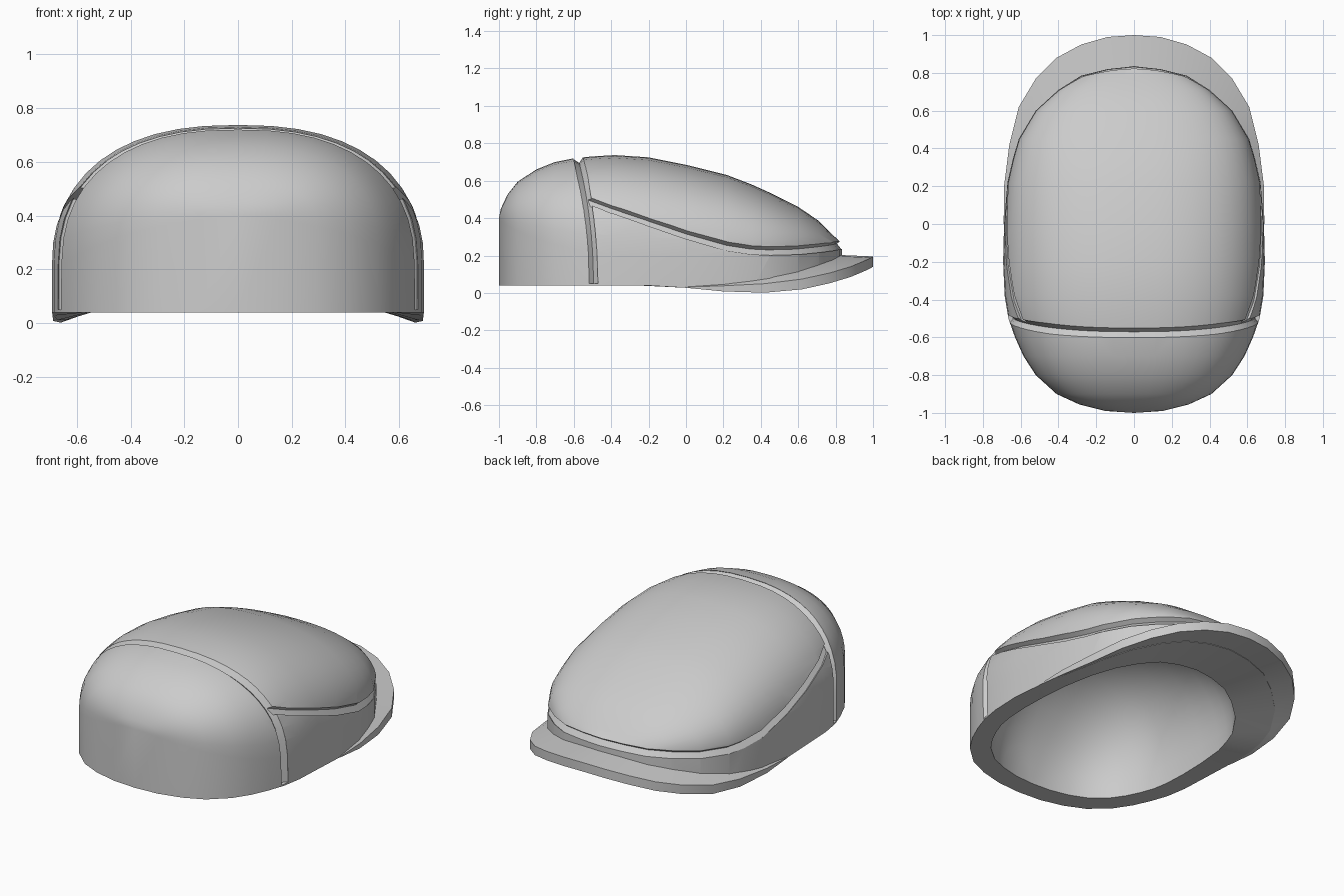
import bpy, bmesh, math

if "Cube" in bpy.data.objects:
    bpy.data.objects.remove(bpy.data.objects["Cube"])

# Crown stations from the round end to the visor end: y, half width, top z, shoulder z
STATIONS = [
    (-1.0, 0, .40, .40), (-.99, .15, .45, .385), (-.955, .29, .525, .36), (-.90, .41, .595, .33),
    (-.80, .52, .66, .29), (-.70, .585, .70, .26), (-.60, .63, .72, .235), (-.50, .665, .73, .22),
    (-.38, .685, .737, .21), (-.2, .693, .725, .20), (0, .688, .685, .20), (.22, .67, .63, .20),
    (.35, .64, .58, .20), (.45, .61, .535, .205), (.60, .52, .46, .215), (.71, .40, .385, .225),
    (.785, .28, .31, .235), (.82, .14, .277, .245), (.835, 0, .27, .25)]
N = 24
POW = 2.4


def lerp_table(table, y):
    y = min(max(y, table[0][0]), table[-1][0])
    for a, b in zip(table, table[1:]):
        if y <= b[0]:
            t = (y - a[0]) / (b[0] - a[0])
            return [p + (q - p) * t for p, q in zip(a, b)]


def rim(x, y):
    """Height of the lower edge: flat at one end, arched under the visor."""
    t = min(max((y + .25) / .8, 0), 1)
    t = t * t * (3 - 2 * t)
    return max(0, .04 * (1 - t) + (.14 - .325 * x * x) * t)


def arc(w, top, sh, a, power=POW):
    c, s = math.cos(a), math.sin(a)
    x = math.copysign(abs(c) ** (2 / power), c) * w if abs(c) > 1e-6 else 0
    return x, sh + (top - sh) * max(s, 0) ** (2 / power)


def make_object(name, bm):
    bmesh.ops.remove_doubles(bm, verts=bm.verts, dist=1e-5)
    bmesh.ops.recalc_face_normals(bm, faces=bm.faces)
    me = bpy.data.meshes.new(name)
    bm.to_mesh(me)
    bm.free()
    ob = bpy.data.objects.new(name, me)
    bpy.context.collection.objects.link(ob)
    return ob


def loft(name, sections, capped=False):
    """Skin a row of closed loops."""
    bm = bmesh.new()
    rings = [[bm.verts.new(p) for p in s] for s in sections]
    n = len(rings[0])
    for a, b in zip(rings, rings[1:]):
        for i in range(n):
            j = (i + 1) % n
            bm.faces.new((a[i], a[j], b[j], b[i]))
    if capped:
        bm.faces.new(rings[0])
        bm.faces.new(rings[-1])
    return make_object(name, bm)


def activate(ob):
    bpy.ops.object.select_all(action='DESELECT')
    ob.select_set(True)
    bpy.context.view_layer.objects.active = ob


def cut_seam(body, path, radius):
    """Carve a V groove along a path lying on the surface."""
    cu = bpy.data.curves.new("seam_cutter", 'CURVE')
    cu.dimensions = '3D'
    cu.bevel_depth = radius
    cu.bevel_resolution = 0
    cu.use_fill_caps = True
    sp = cu.splines.new('POLY')
    sp.points.add(len(path) - 1)
    for p, co in zip(sp.points, path):
        p.co = (*co, 1)
    ob = bpy.data.objects.new("seam_cutter", cu)
    bpy.context.collection.objects.link(ob)
    activate(ob)
    bpy.ops.object.convert(target='MESH')
    cutter = bpy.context.view_layer.objects.active
    bm = bmesh.new()
    bm.from_mesh(cutter.data)
    bmesh.ops.remove_doubles(bm, verts=bm.verts, dist=1e-5)
    bmesh.ops.recalc_face_normals(bm, faces=bm.faces)
    bm.to_mesh(cutter.data)
    bm.free()
    activate(body)
    m = body.modifiers.new("seam", 'BOOLEAN')
    m.operation = 'DIFFERENCE'
    m.solver = 'EXACT'
    m.object = cutter
    bpy.ops.object.modifier_apply(modifier=m.name)
    bpy.data.objects.remove(cutter)


# Crown: outer dome, rim and rounded inner cavity in one loft
sections = []
for y, w, top, sh in STATIONS:
    yi, wi = -.165 + (y + .08) * .775, w * .83
    angles = [math.pi * i / N for i in range(N + 1)]
    outer = [(w, y, rim(w, y))]
    for a in angles:
        x, z = arc(w, top, sh, a)
        outer.append((x, y, z))
    outer.append((-w, y, rim(w, y)))
    base = rim(wi, yi)
    t = min(abs(y + .0825) / .9175, 1)
    roof = lerp_table(STATIONS, yi)[2] - .09
    top_i = base + (roof - base) * (1 - t ** POW) ** (1 / POW)
    inner = [(-wi, yi, base)]
    for a in reversed(angles):
        x, z = arc(wi, top_i, base, a)
        inner.append((x, yi, z))
    inner.append((wi, yi, base))
    sections.append(outer + inner)
crown = loft("cap_crown", sections)

# Cross seam over the crown
path = [(.665, -.495, .05)]
for i in range(N + 1):
    a = math.pi * i / N
    z = arc(.655, .725, .225, a)[1]
    y = -.495 - .08 * ((z - .04) / .68) ** 2
    _, w, top, sh = lerp_table(STATIONS, y)
    x, z = arc(w, top, sh, a)
    path.append((x, y, z))
path.append((-.665, -.495, .05))
cut_seam(crown, path, .028)

# Long seam around the top panel
SEAM = [(-.53, .495), (-.4, .448), (-.2, .38), (0, .312), (.22, .25), (.35, .23), (.45, .225),
        (.6, .229), (.71, .24), (.785, .25), (.82, .257), (.835, .26)]
side = []
for y, z in SEAM:
    _, w, top, sh = lerp_table(STATIONS, y)
    s = min(max((z - sh) / (top - sh), 0), 1) if y < .7 else 0
    side.append((w * (1 - s ** POW) ** (1 / POW), y, z))
path = side + [(-x, y, z) for x, y, z in reversed(side[:-1])]
cut_seam(crown, path, .028)

# Visor: curved plate wrapped around the low end of the crown
OUTER = [(.69, 0), (.688, .2), (.66, .42), (.61, .62), (.52, .77), (.41, .88), (.28, .95),
         (.14, .99), (0, 1)]
INNER = [(.688, 0), (.67, .22), (.64, .35), (.61, .45), (.52, .6), (.4, .71), (.28, .785),
         (.14, .82), (0, .835)]
THICK = [.004, .03, .048, .055, .055, .055, .055, .055, .055]
half = []
for (xo, yo), (xi, yi), t in zip(OUTER, INNER, THICK):
    xi, yi = xi * .97, yi - .02
    zo, zi = rim(xo, yo), rim(xi, yi)
    half.append([(xo, yo, zo), (xo, yo, zo + t), (xi, yi, zi + t + .008), (xi, yi, zi + .003)])
mirror = [[(-x, y, z) for x, y, z in s] for s in reversed(half[:-1])]
visor = loft("cap_visor", half + mirror, capped=True)

for ob in (crown, visor):
    activate(ob)
    bpy.ops.object.shade_smooth_by_angle(angle=math.radians(32))
